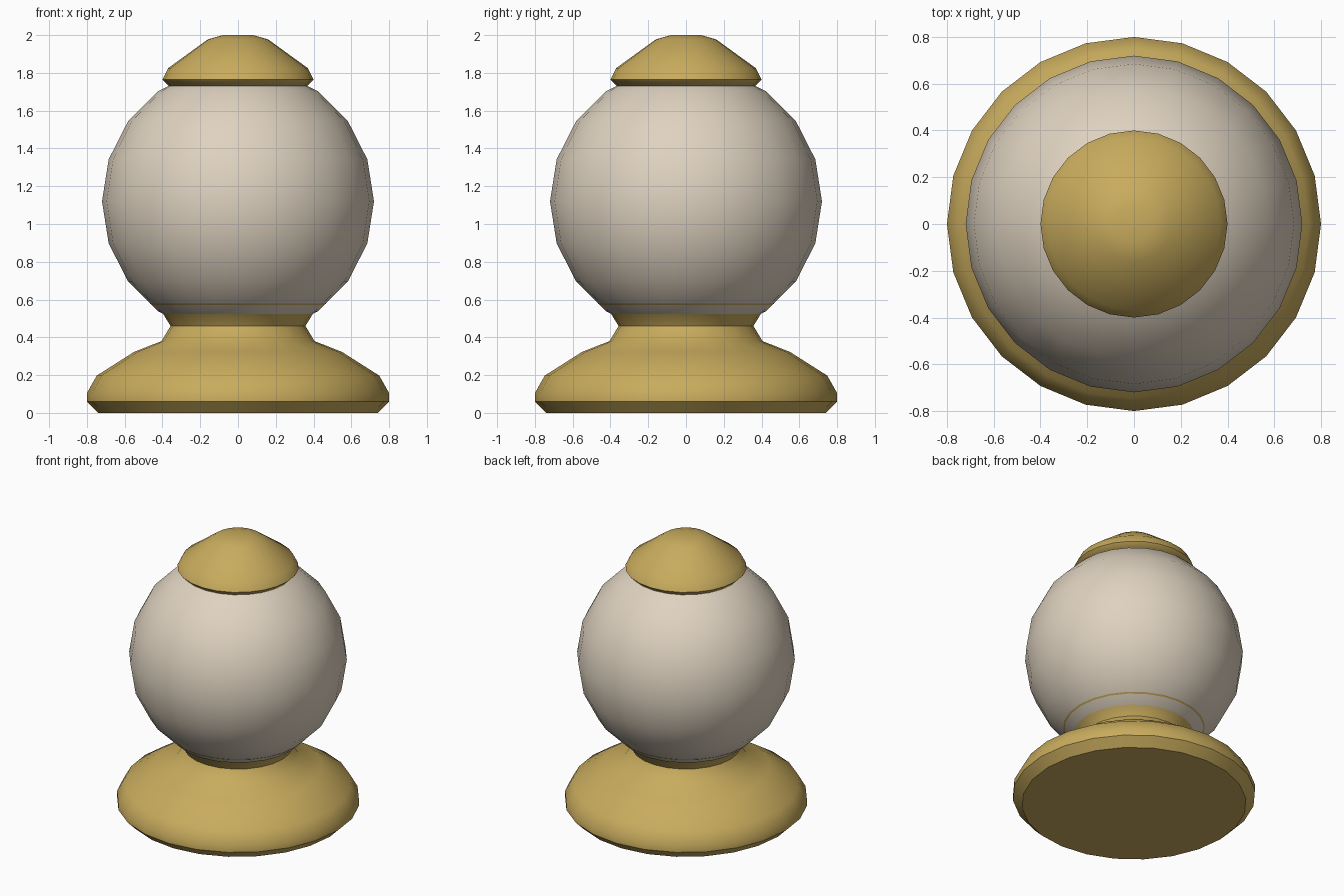
import bpy, bmesh, math

if "Cube" in bpy.data.objects:
    bpy.data.objects.remove(bpy.data.objects["Cube"])

SIDES = 24


def material(name, rgb):
    m = bpy.data.materials.new(name)
    m.diffuse_color = (*rgb, 1.0)
    m.use_nodes = True
    m.node_tree.nodes["Principled BSDF"].inputs["Base Color"].default_value = m.diffuse_color
    return m


brass = material("brass", (0.58, 0.41, 0.11))
cream = material("cream_glass", (0.74, 0.65, 0.53))


def lathe(name, profile, mat, sharp_deg):
    """Revolve (radius, z) points, listed bottom to top, around the z axis."""
    bm = bmesh.new()
    rings = []
    for r, z in profile:
        if r == 0:
            rings.append([bm.verts.new((0, 0, z))] * SIDES)
        else:
            rings.append([bm.verts.new((r * math.cos(a), r * math.sin(a), z))
                          for a in (2 * math.pi * i / SIDES for i in range(SIDES))])
    for lo, hi in zip(rings, rings[1:]):
        for i in range(SIDES):
            j = (i + 1) % SIDES
            quad = list(dict.fromkeys((lo[i], lo[j], hi[j], hi[i])))
            bm.faces.new(quad)
    bm.normal_update()
    mesh = bpy.data.meshes.new(name)
    bm.to_mesh(mesh)
    bm.free()
    mesh.materials.append(mat)
    ob = bpy.data.objects.new(name, mesh)
    bpy.context.collection.objects.link(ob)
    bpy.ops.object.select_all(action='DESELECT')
    ob.select_set(True)
    bpy.context.view_layer.objects.active = ob
    bpy.ops.object.shade_smooth_by_angle(angle=math.radians(sharp_deg))
    return ob


# Flared foot with a waisted neck and a collar that holds the globe
lathe("base", [(0, 0), (0.74, 0), (0.80, 0.06), (0.80, 0.105), (0.748, 0.197),
               (0.55, 0.323), (0.405, 0.38), (0.357, 0.46), (0.397, 0.525),
               (0.468, 0.58), (0, 0.58)], brass, 44)

# Round glass globe
R, CZ, STACKS = 0.72, 1.12, 10
globe = [(R * math.cos(a), CZ + R * math.sin(a))
         for a in (math.pi * (k / STACKS - 0.5) for k in range(1, STACKS))]
lathe("globe", [(0, CZ - R)] + globe + [(0, CZ + R)], cream, 60)

# Domed cap
lathe("cap", [(0, 1.73), (0.365, 1.73), (0.40, 1.765), (0.37, 1.825),
              (0.16, 1.977), (0.08, 2.0), (0, 2.0)], brass, 60)
